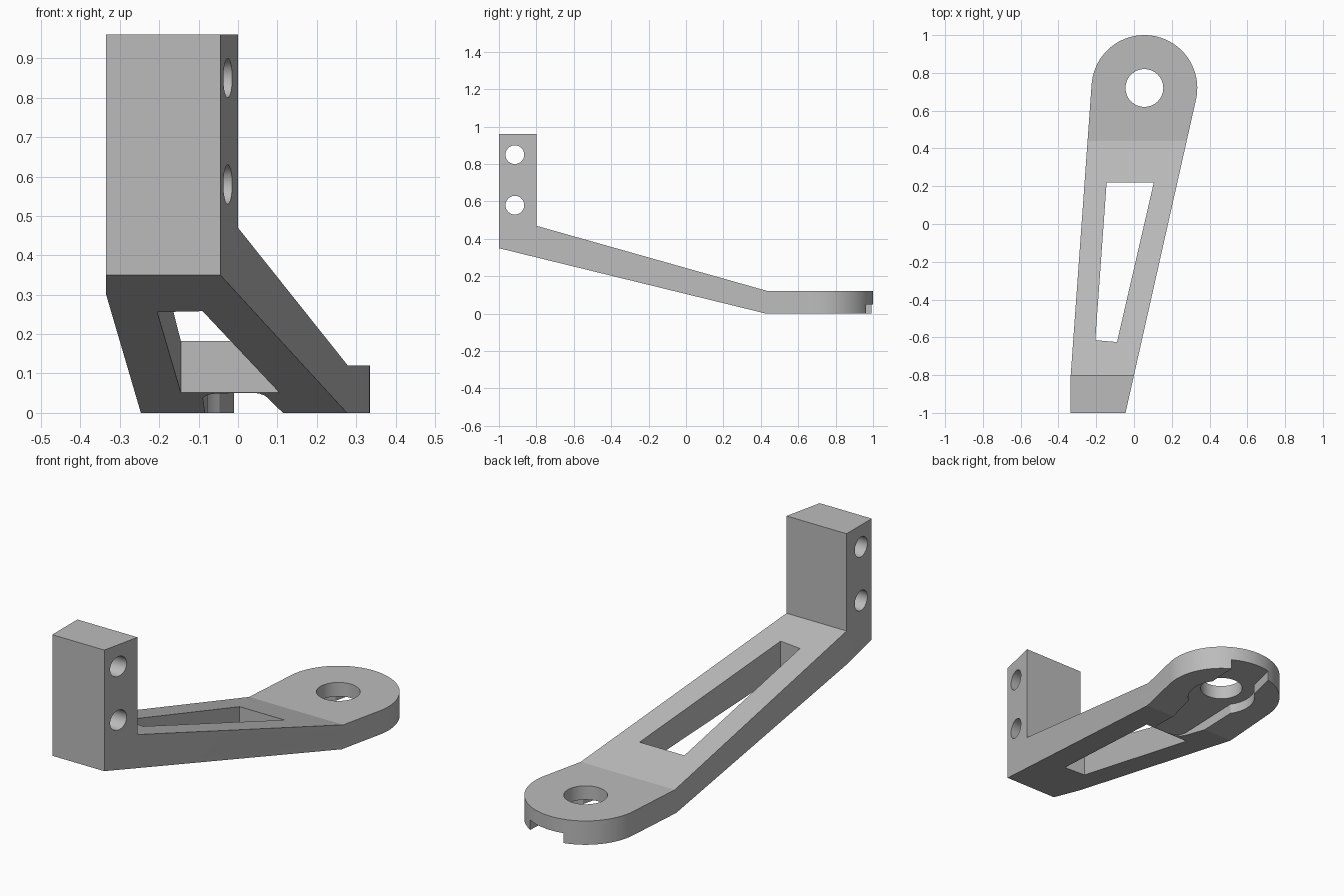
import bpy, bmesh
from math import sin, cos, radians, hypot, asin, pi
from mathutils import Vector

cube = bpy.data.objects.get("Cube")
if cube:
    bpy.data.objects.remove(cube)


def prism(name, points, offset):
    """Solid made by sweeping a closed outline along an offset."""
    bm = bmesh.new()
    face = bm.faces.new([bm.verts.new(p) for p in points])
    swept = bmesh.ops.extrude_face_region(bm, geom=[face])["geom"]
    verts = [g for g in swept if isinstance(g, bmesh.types.BMVert)]
    bmesh.ops.translate(bm, verts=verts, vec=offset)
    bmesh.ops.recalc_face_normals(bm, faces=bm.faces)
    mesh = bpy.data.meshes.new(name)
    bm.to_mesh(mesh)
    bm.free()
    obj = bpy.data.objects.new(name, mesh)
    bpy.context.collection.objects.link(obj)
    return obj


def arc(center, radius, start, end, steps):
    return [(center[0] + radius * cos(start + (end - start) * i / steps),
             center[1] + radius * sin(start + (end - start) * i / steps))
            for i in range(steps + 1)]


def circle(center, radius):
    return arc(center, radius, 0, 2 * pi, 64)[:-1]


def vertical(name, outline, low=-0.5, high=1.5):
    return prism(name, [(x, y, low) for x, y in outline], (0, 0, high - low))


def sideways(name, outline):
    return prism(name, [(-1, y, z) for y, z in outline], (2, 0, 0))


def combine(target, tool, operation):
    """Apply a boolean and discard the tool."""
    mod = target.modifiers.new("cut", 'BOOLEAN')
    mod.operation, mod.solver, mod.object = operation, 'EXACT', tool
    graph = bpy.context.evaluated_depsgraph_get()
    mesh = bpy.data.meshes.new_from_object(target.evaluated_get(graph))
    target.modifiers.clear()
    target.data = mesh
    bpy.data.objects.remove(tool)


EYE = (0.055, 0.72)

# Bracket body: bent side profile trimmed to the tapered plan with a round end
bracket = sideways("bracket_arm", [
    (-1, 0.35), (-1, 0.96), (-0.8, 0.96), (-0.8, 0.47),
    (0.44, 0.12), (1.1, 0.12), (1.1, 0), (0.43, 0)])
plan = [(-0.335, -0.8), (-0.335, -1.0), (-0.045, -1.0)]
plan += arc(EYE, 0.28, radians(-12.65), radians(176), 56)
combine(bracket, vertical("plan_cutter", plan), 'INTERSECT')

# Tapered lightening window through the arm
window = [(-0.145, 0.22), (0.105, 0.22), (-0.09, -0.625), (-0.205, -0.615)]
combine(bracket, vertical("window_cutter", window), 'DIFFERENCE')

# Underside recess: round hub with two tapering arms along the arm's midline
HUB, NECK = 0.16, 0.118
lean = asin(NECK / HUB)
half = [(-0.5, 0.05), (-0.485, 0.069), (-0.46, 0.08)]
half += arc((0, 0), HUB, pi - lean, lean, 16)
half += [(0.4, 0.09)]
horn = half + [(d, -w) for d, w in reversed(half)]
axis = Vector((0.141, 0.99)).normalized()
across = Vector((axis.y, -axis.x))
recess = [tuple(Vector(EYE) + axis * d + across * w) for d, w in horn]
combine(bracket, vertical("recess_cutter", recess, -0.2, 0.05), 'DIFFERENCE')

# Eye hole in the round end
combine(bracket, vertical("eye_cutter", circle(EYE, 0.1)), 'DIFFERENCE')

# Two mounting holes across the upright
for height in (0.85, 0.58):
    hole = sideways("mount_hole_cutter", circle((-0.915, height), 0.05))
    combine(bracket, hole, 'DIFFERENCE')

# Plain grey finish
grey = bpy.data.materials.new("light_grey")
grey.use_nodes = True
color = (0.5, 0.5, 0.5, 1)
grey.diffuse_color = color
grey.node_tree.nodes["Principled BSDF"].inputs["Base Color"].default_value = color
bracket.data.materials.clear()
bracket.data.materials.append(grey)
for poly in bracket.data.polygons:
    poly.material_index = 0

# Smooth curved walls, crisp edges elsewhere
for other in bpy.context.selected_objects:
    other.select_set(False)
bracket.select_set(True)
bpy.context.view_layer.objects.active = bracket
bpy.ops.object.shade_smooth_by_angle(angle=radians(12))
